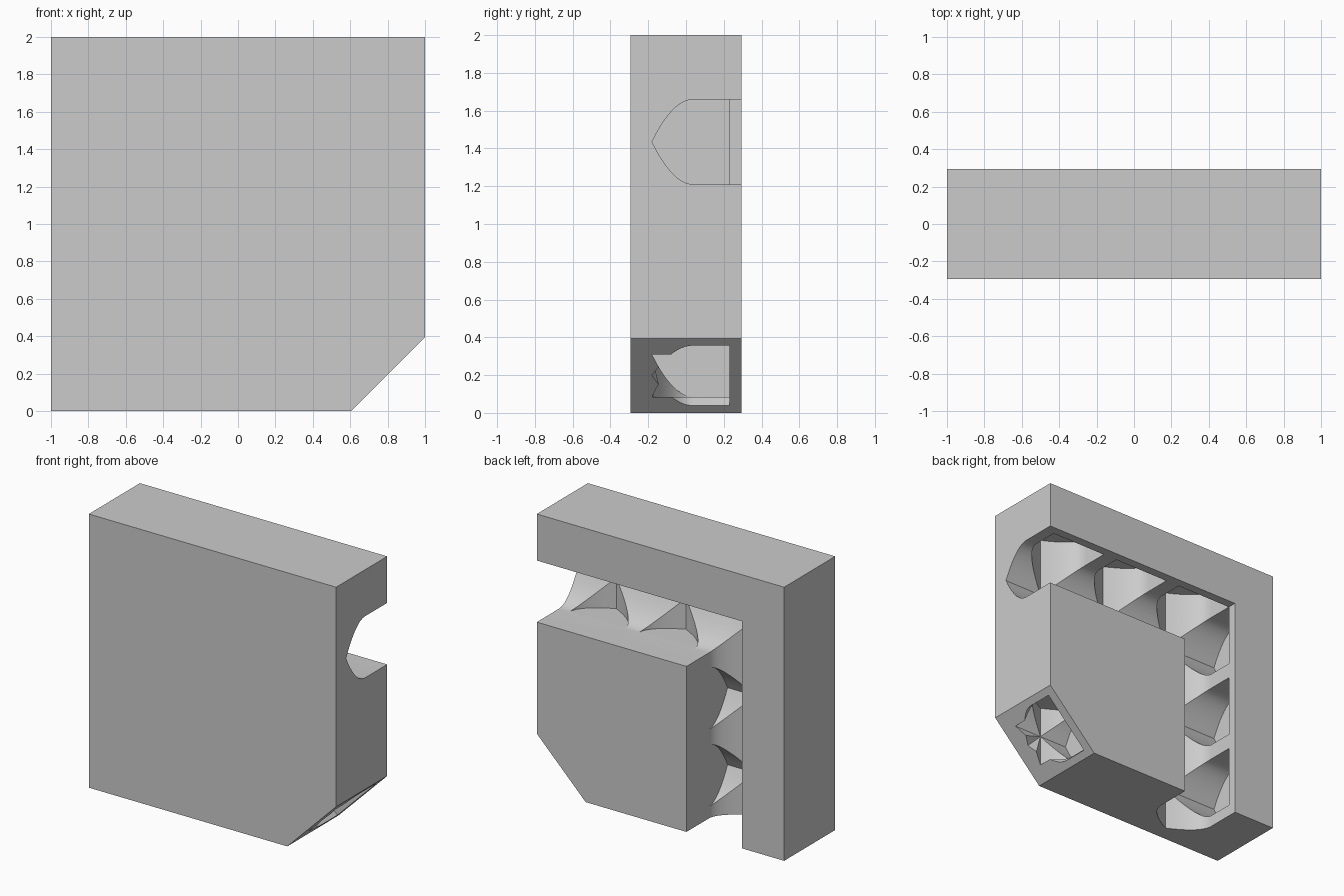
import bpy, bmesh
from math import sqrt

if "Cube" in bpy.data.objects:
    bpy.data.objects.remove(bpy.data.objects["Cube"])

HALF, SPRING, APEX, FLOOR = 0.225, 0.04, -0.18, 0.23   # pointed vault section
C = 0.435                                             # corridor centre offset
CELLS = (-C, 0.127, 0.69)                             # vault bay centres along x


def prism(name, ring_a, ring_b):
    """Closed solid between two matching rings of points."""
    bm = bmesh.new()
    a = [bm.verts.new(p) for p in ring_a]
    b = [bm.verts.new(p) for p in ring_b]
    n = len(a)
    bm.faces.new(a)
    bm.faces.new(b[::-1])
    for i in range(n):
        bm.faces.new((a[i], b[i], b[(i + 1) % n], a[(i + 1) % n]))
    bmesh.ops.recalc_face_normals(bm, faces=bm.faces)
    me = bpy.data.meshes.new(name)
    bm.to_mesh(me)
    bm.free()
    ob = bpy.data.objects.new(name, me)
    bpy.context.collection.objects.link(ob)
    return ob


def section(floor, steps=10):
    """Pointed arch as (across, y) pairs, crown towards -y."""
    half = []
    for i in range(1, steps + 1):
        t = i / steps
        half.append((HALF * (2 * t - t * t), APEX + (SPRING - APEX) * t))
    half.append((HALF, floor))
    return [(-w, y) for w, y in half[::-1]] + [(0, APEX)] + half


def carve(start, end, floor=FLOOR):
    """Cut a pointed vault running between two (x, z) points."""
    dx, dz = end[0] - start[0], end[1] - start[1]
    length = sqrt(dx * dx + dz * dz)
    px, pz = -dz / length, dx / length
    rings = [[(p[0] + px * w, y, p[1] + pz * w) for w, y in section(floor)]
             for p in (start, end)]
    cutter = prism("vault_cutter", *rings)
    cutter.hide_render = True
    mod = wall.modifiers.new("vault", 'BOOLEAN')
    mod.operation, mod.solver, mod.object = 'DIFFERENCE', 'EXACT', cutter
    bpy.ops.object.modifier_apply(modifier=mod.name)
    bpy.data.objects.remove(cutter)


def carve_both(start, end, floor=FLOOR):
    """Cut a vault and its mirror across the slab's diagonal."""
    carve(start, end, floor)
    carve(*[(1 - z, 1 - x) for x, z in (start, end)], floor)


# slab with one bevelled corner
outline = [(-1, 0), (0.605, 0), (1, 0.395), (1, 2), (-1, 2)]
wall = prism("vaulted_block", [(x, -0.295, z) for x, z in outline],
             [(x, 0.295, z) for x, z in outline])
bpy.context.view_layer.objects.active = wall
wall.select_set(True)

# L-shaped corridor open at the back
carve_both((-C - HALF, 1 + C), (1.1, 1 + C), 0.4)

# cross vaults with niches in the outer walls
for x in CELLS:
    carve_both((x, 1 + C - HALF), (x, 1 + 2 * C))

# small groin-vaulted room with a diagonal doorway
cx, cz = CELLS[2], 1 - CELLS[2]
carve_both((cx - HALF, cz), (cx + HALF, cz))
carve((0.9, 0.1), (cx, cz))

bpy.ops.object.shade_smooth_by_angle(angle=0.5)
